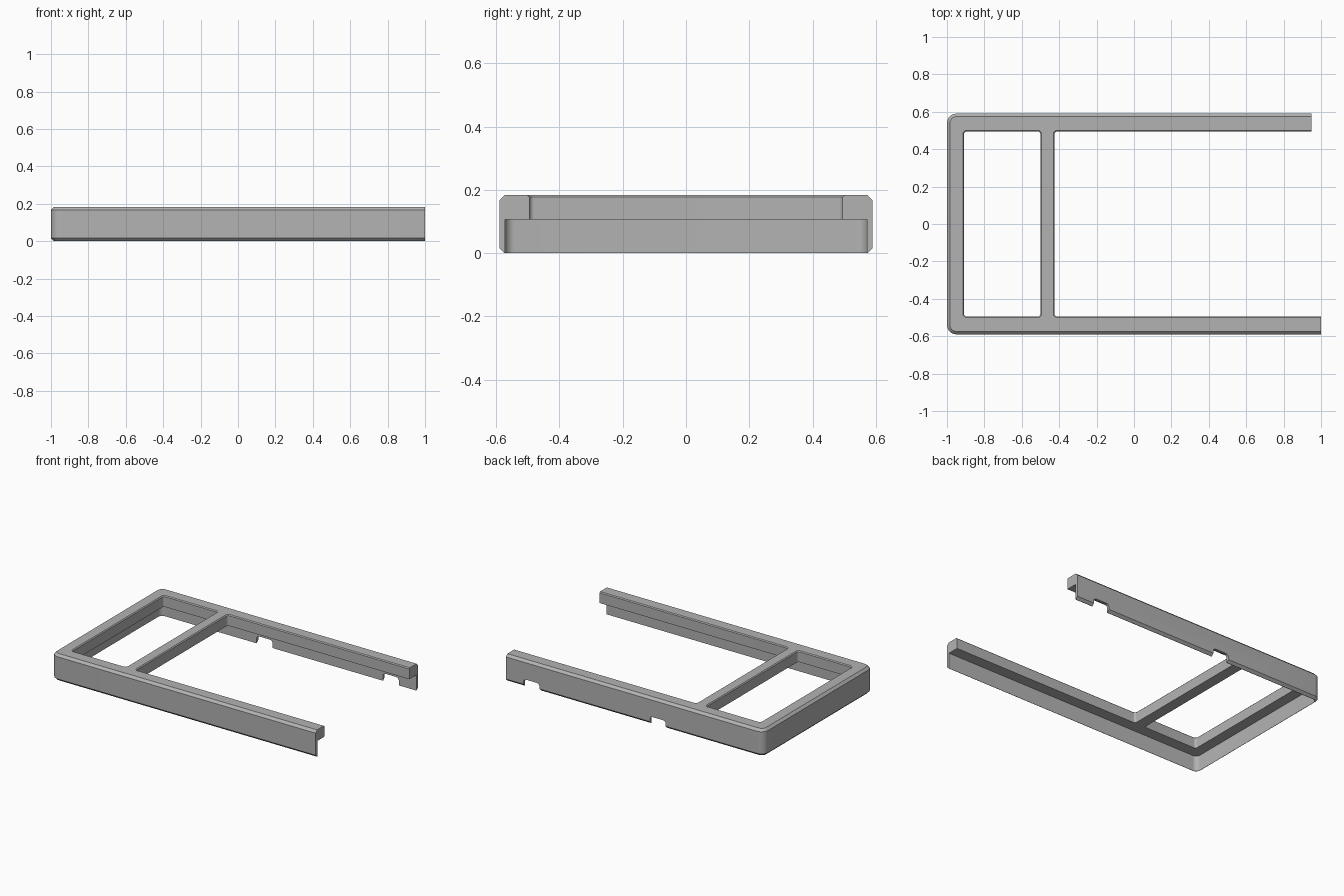
import bpy
import bmesh
import math

cube = bpy.data.objects.get("Cube")
if cube:
    bpy.data.objects.remove(cube, do_unlink=True)

grey = bpy.data.materials.new("plain grey")
grey.use_nodes = True
colour = (0.45, 0.45, 0.45, 1)
grey.diffuse_color = colour
grey.node_tree.nodes["Principled BSDF"].inputs["Base Color"].default_value = colour


def outline(x0, x1, y0, y1, r, steps=8):
    """Counter-clockwise rounded rectangle."""
    corners = [(x1 - r, y1 - r), (x0 + r, y1 - r), (x0 + r, y0 + r), (x1 - r, y0 + r)]
    pts = []
    for q, (cx, cy) in enumerate(corners):
        for i in range(steps + 1):
            a = math.pi / 2 * (q + i / steps)
            pts.append((cx + r * math.cos(a), cy + r * math.sin(a)))
    return pts


def block(name, x0, x1, y0, y1, r, levels):
    """Rounded block lofted through (height, inset) levels."""
    bm = bmesh.new()
    loops = []
    for z, d in levels:
        pts = outline(x0 + d, x1 - d, y0 + d, y1 - d, r - d)
        loops.append([bm.verts.new((x, y, z)) for x, y in pts])
    n = len(loops[0])
    for low, high in zip(loops, loops[1:]):
        for i in range(n):
            j = (i + 1) % n
            bm.faces.new((low[i], low[j], high[j], high[i]))
    bm.faces.new(loops[0][::-1])
    bm.faces.new(loops[-1])
    mesh = bpy.data.meshes.new(name)
    bm.to_mesh(mesh)
    bm.free()
    mesh.materials.append(grey)
    obj = bpy.data.objects.new(name, mesh)
    bpy.context.collection.objects.link(obj)
    return obj


def cut(target, cutter):
    """Subtract the cutter and discard it."""
    cutter.hide_render = True
    mod = target.modifiers.new("cut", "BOOLEAN")
    mod.operation = "DIFFERENCE"
    mod.solver = "EXACT"
    mod.object = cutter
    bpy.context.view_layer.objects.active = target
    bpy.ops.object.modifier_apply(modifier=mod.name)
    bpy.data.objects.remove(cutter, do_unlink=True)


HEIGHT, LIP, CHAMFER = 0.183, 0.107, 0.016

# Outer shell with chamfered top and bottom edges
frame = block("open_frame", -1, 1.3, -0.59, 0.59, 0.05,
              [(0, CHAMFER), (CHAMFER, 0), (HEIGHT - CHAMFER, 0), (HEIGHT, CHAMFER)])

# Hollow underside, leaving thin walls below the thick rim
cut(frame, block("underside_cutter", -0.982, 1.6, -0.572, 0.572, 0.032,
                 [(-0.1, 0), (LIP, 0)]))

# Window and open bay on either side of the crossbar, with softened top edges
for x0, x1 in ((-0.915, -0.494), (-0.431, 1.6)):
    cut(frame, block("opening_cutter", x0, x1, -0.501, 0.501, 0.022,
                     [(0.05, 0.006), (HEIGHT - 0.006, 0.006), (HEIGHT, 0), (0.3, 0)]))

# Square ends: the front rail runs a little further than the back rail
for x0, y0, y1 in ((1.0, -1, 0), (0.948, 0, 1)):
    cut(frame, block("end_cutter", x0, 1.8, y0, y1, 0.01, [(-0.2, 0), (0.4, 0)]))

# Two rounded notches in the lower edge of the back wall
for x in (0.755, -0.20):
    notch = block("notch_cutter", x - 0.06, x + 0.06, -0.1, 0.052, 0.02,
                  [(-0.7, 0), (-0.53, 0)])
    notch.rotation_euler.x = math.pi / 2
    bpy.context.view_layer.update()
    cut(frame, notch)

bpy.ops.object.select_all(action="DESELECT")
frame.select_set(True)
bpy.context.view_layer.objects.active = frame
bpy.ops.object.shade_smooth_by_angle(angle=math.radians(25))
